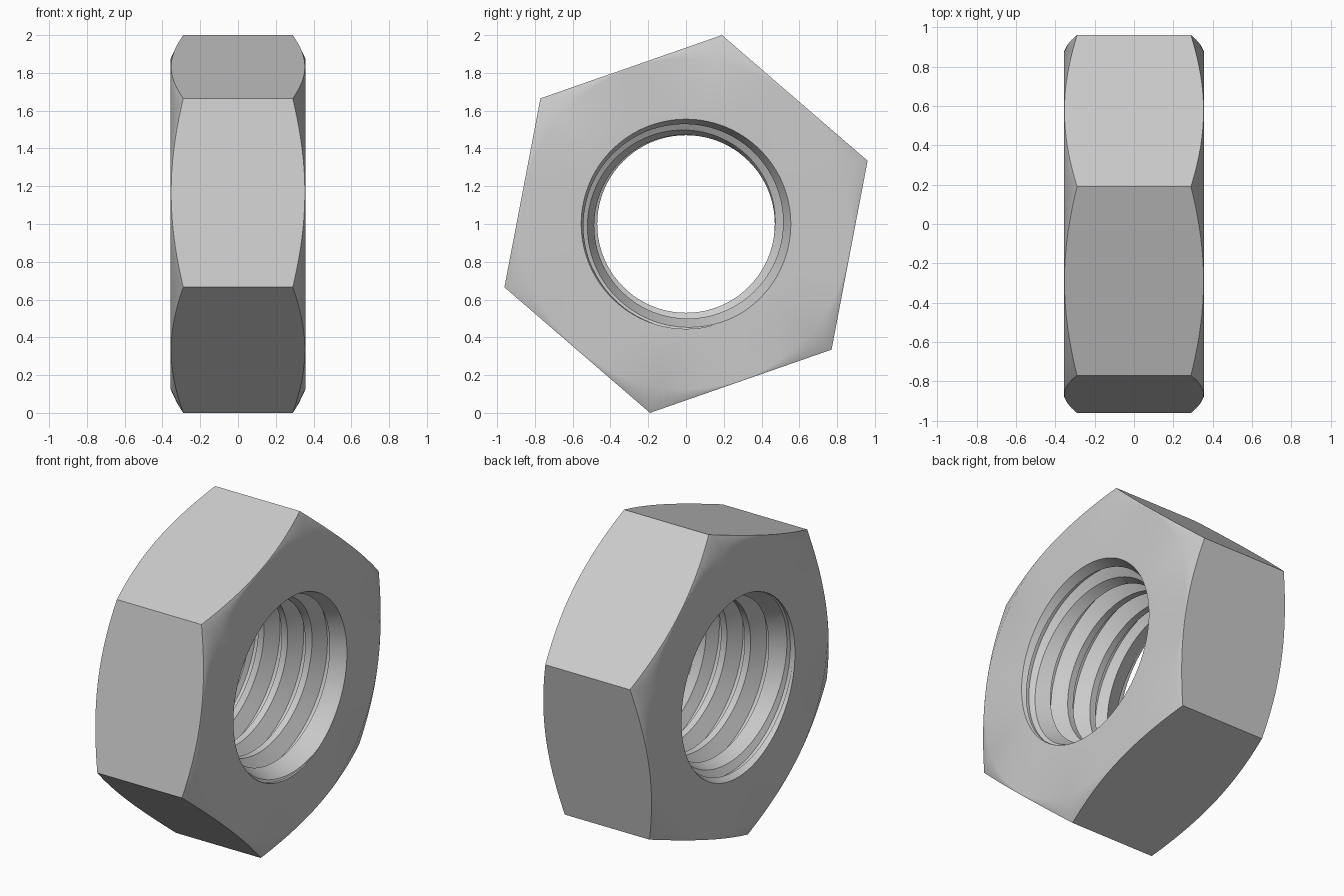
import bpy, bmesh, math

if "Cube" in bpy.data.objects:
    bpy.data.objects.remove(bpy.data.objects["Cube"], do_unlink=True)

HALF = 0.357            # half thickness along x
CORNER = 1.018          # corner radius of the hexagon
MINOR, MAJOR = 0.47, 0.555
PITCH = 0.162
COLS = 120

steel = bpy.data.materials.new("light_grey_steel")
steel.use_nodes = True
grey = (0.6, 0.6, 0.6, 1)
steel.diffuse_color = grey
steel.node_tree.nodes["Principled BSDF"].inputs["Base Color"].default_value = grey


def point(x, r, angle):
    return (x, r * math.cos(angle), 1 + r * math.sin(angle))


def finish(bm, name):
    """Close the open ends onto the axis and make an object."""
    rim = [e for e in bm.edges if e.is_boundary]
    reach = max(abs(v.co.x) for v in bm.verts)
    tips = {s: bm.verts.new((s * reach, 0, 1)) for s in (-1, 1)}
    for e in rim:
        a, b = e.verts
        bm.faces.new((a, b, tips[1 if a.co.x > 0 else -1]))
    bmesh.ops.recalc_face_normals(bm, faces=bm.faces)
    mesh = bpy.data.meshes.new(name)
    bm.to_mesh(mesh)
    bm.free()
    obj = bpy.data.objects.new(name, mesh)
    bpy.context.collection.objects.link(obj)
    mesh.materials.append(steel)
    return obj


def lathe(name, profile, sides, start=0.0):
    """Revolve (x, radius) points around the x axis."""
    bm = bmesh.new()
    rings = [[bm.verts.new(point(x, r, start + math.tau * j / sides))
              for j in range(sides)] for x, r in profile]
    for low, high in zip(rings, rings[1:]):
        for j in range(sides):
            k = (j + 1) % sides
            bm.faces.new((low[j], low[k], high[k], high[j]))
    return finish(bm, name)


def threaded_rod(name):
    """Right-handed trapezoid thread whose seam joins one turn to the next."""
    shape = [(0, MINOR), (0.25, MINOR), (0.5625, MAJOR), (0.6875, MAJOR)]
    rows = [(turn + t, r) for turn in range(-8, 4) for t, r in shape]
    bm = bmesh.new()
    grid = []
    for j in range(COLS):
        part = j / COLS
        grid.append([bm.verts.new(point(HALF + PITCH * (t + part + 1 / 6 - 0.5625),
                                        r, math.tau * part)) for t, r in rows])
    for j in range(COLS):
        seam = j == COLS - 1
        here, there = grid[j], grid[(j + 1) % COLS]
        shift = len(shape) if seam else 0
        for i in range(len(rows) - 1 - shift):
            bm.faces.new((here[i], there[i + shift],
                          there[i + 1 + shift], here[i + 1]))
    bmesh.ops.triangulate(bm, faces=bm.faces)
    return finish(bm, name)


def combine(obj, other, operation):
    mod = obj.modifiers.new(operation, 'BOOLEAN')
    mod.operation = operation
    mod.solver = 'EXACT'
    mod.object = other
    bpy.context.view_layer.objects.active = obj
    bpy.ops.object.modifier_apply(modifier=mod.name)
    bpy.data.objects.remove(other, do_unlink=True)


# Hexagonal body
nut = lathe("hex_nut", [(-HALF - 0.1, CORNER), (HALF + 0.1, CORNER)],
            6, math.radians(79.2))

# Outer corners cut back by a shallow cone on both faces
rim = [(HALF, 0.875), (HALF - 0.106, 1.1)]
combine(nut, lathe("corner_chamfer", rim + [(-x, r) for x, r in rim[::-1]], 144),
        'INTERSECT')

# Threaded bore
combine(nut, threaded_rod("thread_cutter"), 'DIFFERENCE')

# Tapered mouths of the bore
slope = (MAJOR - MINOR) / 0.19
mouth = [(HALF + d, MAJOR + slope * d) for d in (0.05, -0.23)]
combine(nut, lathe("mouth_cutter", mouth + [(-x, r) for x, r in mouth[::-1]], COLS),
        'DIFFERENCE')

# Smooth shading with crisp edges
bpy.ops.object.select_all(action='DESELECT')
nut.select_set(True)
bpy.context.view_layer.objects.active = nut
bpy.ops.object.shade_smooth_by_angle(angle=math.radians(30))
weighted = nut.modifiers.new("weighted_normals", 'WEIGHTED_NORMAL')
weighted.keep_sharp = True
